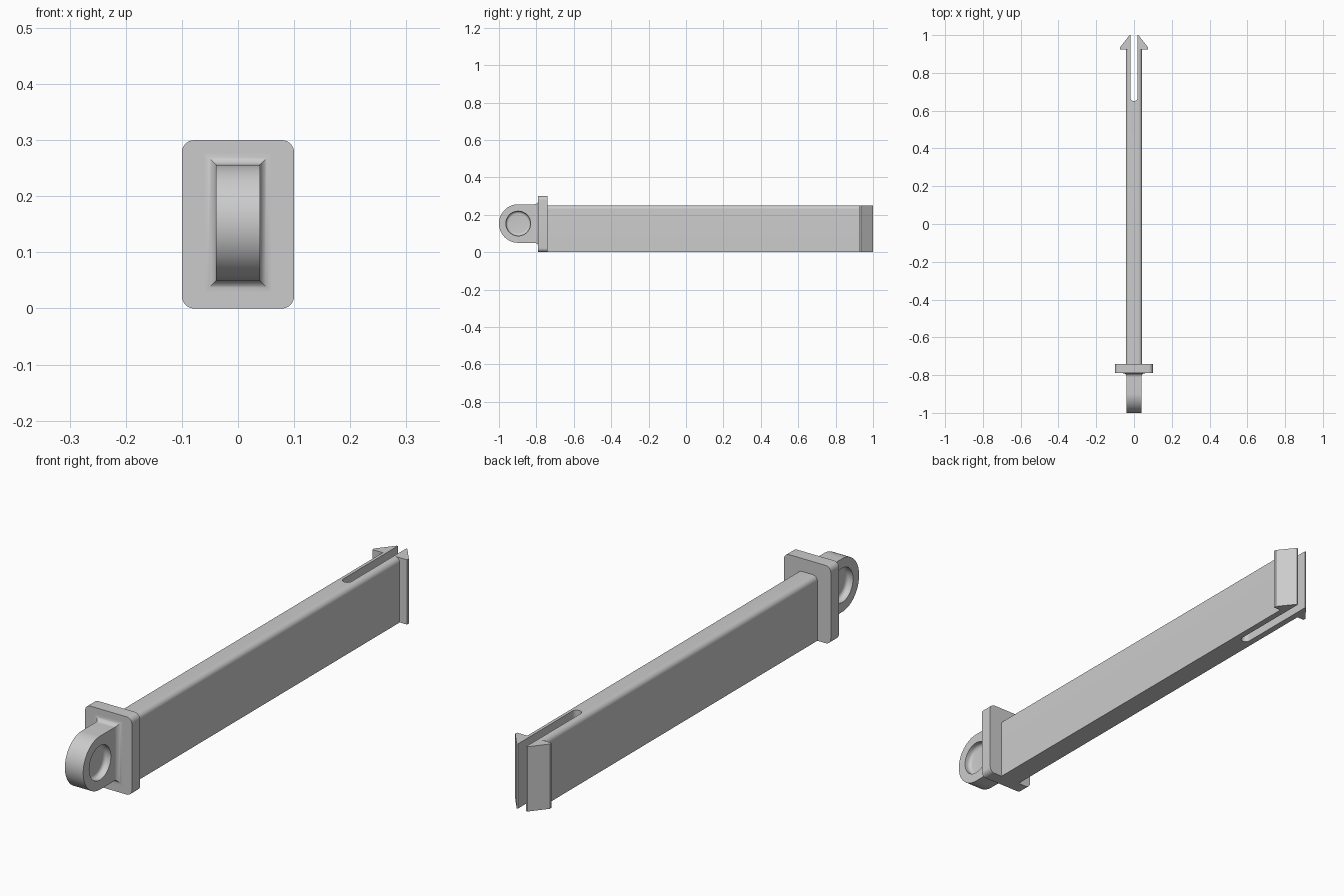
import bpy, bmesh
from math import sin, cos, pi, radians
from mathutils import Vector

cube = bpy.data.objects.get("Cube")
if cube:
    bpy.data.objects.remove(cube, do_unlink=True)

grey = bpy.data.materials.new("plain grey")
grey.use_nodes = True
colour = (0.6, 0.6, 0.6, 1)
grey.diffuse_color = colour
grey.node_tree.nodes["Principled BSDF"].inputs["Base Color"].default_value = colour


def loft(name, rings):
    """Bridge equal-length rings of points and cap both ends."""
    bm = bmesh.new()
    loops = [[bm.verts.new(p) for p in ring] for ring in rings]
    for a, b in zip(loops, loops[1:]):
        for i in range(len(a)):
            j = (i + 1) % len(a)
            bm.faces.new((a[i], a[j], b[j], b[i]))
    bm.faces.new(loops[0])
    bm.faces.new(loops[-1])
    bmesh.ops.recalc_face_normals(bm, faces=bm.faces)
    mesh = bpy.data.meshes.new(name)
    bm.to_mesh(mesh)
    bm.free()
    mesh.materials.append(grey)
    obj = bpy.data.objects.new(name, mesh)
    bpy.context.collection.objects.link(obj)
    return obj


def prism(name, outline, axis, start, end):
    """Extrude a 2D outline along an axis (0 = x, 1 = y, 2 = z)."""
    def place(p, d):
        co = list(p)
        co.insert(axis, d)
        return Vector(co)
    return loft(name, [[place(p, d) for p in outline] for d in (start, end)])


def arc(cx, cy, r, a0, a1, n):
    return [(cx + r * cos(radians(a0 + (a1 - a0) * i / n)),
             cy + r * sin(radians(a0 + (a1 - a0) * i / n))) for i in range(n + 1)]


def cut(obj, cutter):
    mod = obj.modifiers.new("cut", "BOOLEAN")
    mod.operation = "DIFFERENCE"
    mod.solver = "EXACT"
    mod.object = cutter
    cutter.hide_render = True
    cutter.hide_viewport = True


def smooth(obj):
    # Bake the cuts first so the sharp edges include them
    bpy.context.view_layer.update()
    done = bpy.data.meshes.new_from_object(obj.evaluated_get(bpy.context.evaluated_depsgraph_get()))
    obj.modifiers.clear()
    obj.data = done
    bpy.ops.object.select_all(action="DESELECT")
    obj.select_set(True)
    bpy.context.view_layer.objects.active = obj
    bpy.ops.object.shade_smooth_by_angle(angle=radians(32))


# Long bar with rounded upper edges and a slot between the two prongs
half, top, r = 0.043, 0.25, 0.02
bar = prism("bar", [(-half, 0), (half, 0)] + arc(half - r, top - r, r, 0, 90, 8)
            + arc(r - half, top - r, r, 90, 180, 8), 1, -0.75, 0.93)
slot = 0.018
cut(bar, prism("slot_cutter", arc(0, 0.65 + slot, slot, 180, 360, 16)
               + [(slot, 1.1), (-slot, 1.1)], 2, -0.1, 0.4))
smooth(bar)

# Snap barbs at the end of the prongs
barb = [(slot, 0.925), (0.074, 0.925), (0.074, 0.936), (0.023, 1), (slot, 1)]
for side, name in ((1, "left_barb"), (-1, "right_barb")):
    prism(name, [(side * x, y) for x, y in barb], 2, 0, top)

# Stop plate with rounded corners
w, h, r = 0.1, 0.3, 0.022
smooth(prism("stop_plate", arc(w - r, r, r, -90, 0, 8) + arc(w - r, h - r, r, 0, 90, 8)
             + arc(r - w, h - r, r, 90, 180, 8) + arc(r - w, r, r, 180, 270, 8),
             1, -0.79, -0.74))

# Round lug with a dished recess on each side
lug_half, rad, cy, cz = 0.039, 0.103, -0.897, 0.153
lug = prism("lug", arc(cy, cz, rad, 90, 270, 48) + [(-0.78, cz - rad), (-0.78, cz + rad)],
            0, -lug_half, lug_half)
hole, depth, bend = 0.066, 0.026, 0.014
profile = [(hole, -0.02), (hole, depth - bend)] + [
    (hole - bend + bend * cos(a * pi / 12), depth - bend + bend * sin(a * pi / 12))
    for a in range(1, 7)]
for side, name in ((1, "left_recess_cutter"), (-1, "right_recess_cutter")):
    cut(lug, loft(name, [[(side * (lug_half - d), y, z) for y, z in arc(cy, cz, q, 0, 352.5, 47)]
                         for q, d in profile]))
smooth(lug)

# Concave fillet flaring from the lug into the plate
f = 0.02
rings = []
for i in range(9):
    a = i * pi / 16
    g, y = f * (1 - cos(a)), -0.79 - f + f * sin(a)
    x, z = lug_half + g, rad + g
    rings.append([(-x, y, cz - z), (x, y, cz - z), (x, y, cz + z), (-x, y, cz + z)])
smooth(loft("lug_fillet", rings))
